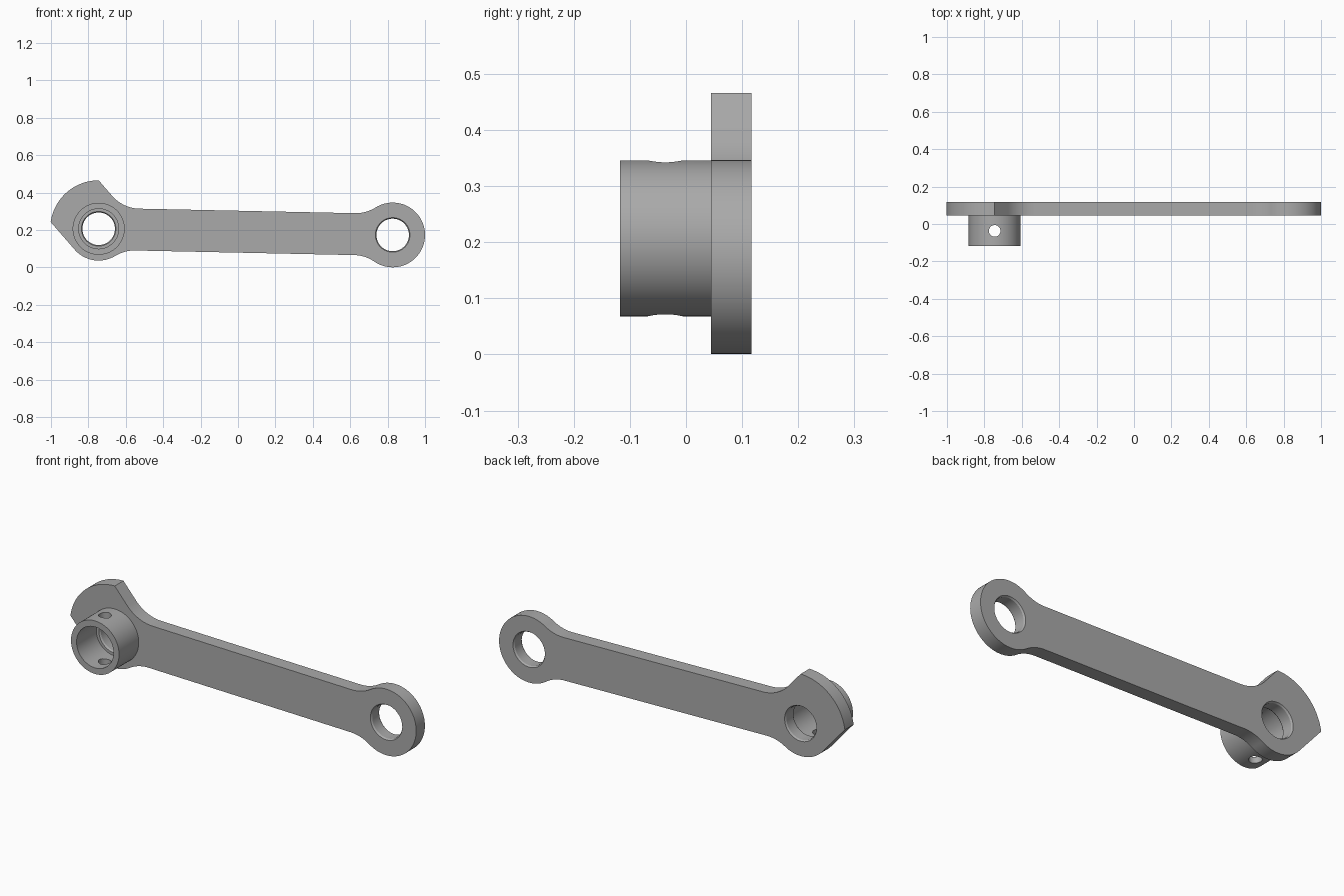
import bpy
import bmesh
from math import sin, cos, acos, atan2, sqrt, pi, radians

cube = bpy.data.objects.get("Cube")
if cube:
    bpy.data.objects.remove(cube, do_unlink=True)

# Main dimensions (x, z centres; radii; y extents)
HUB, EYE = (-0.745, 0.207), (0.827, 0.174)
R_HUB, R_EYE, R_TAIL = 0.17, 0.173, 0.259
HALF, FILLET = 0.112, 0.2
Y_COLLAR, Y_FRONT, Y_BACK = -0.118, 0.045, 0.117
BORE, LIP = 0.087, 0.004
TILT = atan2(EYE[1] - HUB[1], EYE[0] - HUB[0])

steel = bpy.data.materials.new("steel grey")
steel.use_nodes = True
steel.diffuse_color = (0.4, 0.4, 0.4, 1)
steel.node_tree.nodes["Principled BSDF"].inputs["Base Color"].default_value = (0.4, 0.4, 0.4, 1)


def make_object(name, bm):
    bmesh.ops.recalc_face_normals(bm, faces=bm.faces)
    mesh = bpy.data.meshes.new(name)
    bm.to_mesh(mesh)
    bm.free()
    mesh.materials.append(steel)
    obj = bpy.data.objects.new(name, mesh)
    bpy.context.collection.objects.link(obj)
    return obj


def arc(centre, radius, start, end, steps=20):
    angles = [start + (end - start) * i / steps for i in range(steps + 1)]
    return [(centre[0] + radius * cos(a), centre[1] + radius * sin(a)) for a in angles]


def along_arm(origin, u, v):
    return (origin[0] + u * cos(TILT) - v * sin(TILT),
            origin[1] + u * sin(TILT) + v * cos(TILT))


def lathe(name, profile, centre, ring=False, steps=72):
    """Turn a (radius, y) profile about the y axis; ring closes it, otherwise cap the ends."""
    bm = bmesh.new()
    loops = [[bm.verts.new((x, y, z)) for x, z in arc(centre, r, 0, 2 * pi, steps)[:-1]]
             for r, y in profile]
    pairs = list(zip(loops, loops[1:]))
    if ring:
        pairs.append((loops[-1], loops[0]))
    else:
        bm.faces.new(loops[0])
        bm.faces.new(loops[-1])
    for a, b in pairs:
        for i in range(steps):
            j = (i + 1) % steps
            bm.faces.new((a[i], a[j], b[j], b[i]))
    return make_object(name, bm)


def cut(target, cutter):
    mod = target.modifiers.new("cut", "BOOLEAN")
    mod.operation = "DIFFERENCE"
    mod.solver = "EXACT"
    mod.object = cutter
    select(target)
    bpy.ops.object.modifier_apply(modifier=mod.name)
    bpy.data.objects.remove(cutter, do_unlink=True)


def select(obj):
    bpy.ops.object.select_all(action="DESELECT")
    obj.select_set(True)
    bpy.context.view_layer.objects.active = obj


# Arm outline: round eye, filleted straight arm, hub with a fan-shaped tail
rise = HALF + FILLET
d_eye = sqrt((R_EYE + FILLET) ** 2 - rise ** 2)
d_hub = sqrt((R_HUB + FILLET) ** 2 - rise ** 2)
eye_angle = atan2(rise, -d_eye)
hub_angle = atan2(-rise, d_hub)
spread = acos(R_HUB / R_TAIL)
tail_start, tail_end = radians(90), radians(172)
flank = tail_start - spread
d_flank = (R_HUB + FILLET - rise * sin(flank - TILT)) / cos(flank - TILT)

outline = arc(EYE, R_EYE, TILT - eye_angle, TILT + eye_angle, 56)
outline += arc(along_arm(EYE, -d_eye, rise), FILLET, TILT + eye_angle + pi, TILT + 1.5 * pi)[1:]
outline += arc(along_arm(HUB, d_flank, rise), FILLET, TILT + 1.5 * pi, flank + pi)
outline += arc(HUB, R_TAIL, tail_start, tail_end, 28)
outline += arc(HUB, R_HUB, tail_end + spread, TILT + hub_angle + 2 * pi, 28)
outline += arc(along_arm(HUB, d_hub, -rise), FILLET, TILT + hub_angle + pi, TILT + pi / 2)[1:]
outline += arc(along_arm(EYE, -d_eye, -rise), FILLET, TILT + pi / 2, TILT + pi - eye_angle)[:-1]

bm = bmesh.new()
face = bm.faces.new([bm.verts.new((x, Y_FRONT, z)) for x, z in outline])
extruded = bmesh.ops.extrude_face_region(bm, geom=[face])
back = [v for v in extruded["geom"] if isinstance(v, bmesh.types.BMVert)]
bmesh.ops.translate(bm, verts=back, vec=(0, Y_BACK - Y_FRONT, 0))
arm = make_object("lever_arm", bm)

# Chamfered bores through the hub and the eye
wide = BORE + LIP
bore_profile = [(wide + LIP, Y_FRONT - LIP), (BORE, Y_FRONT + 2 * LIP),
                (BORE, Y_BACK - 2 * LIP), (wide + LIP, Y_BACK + LIP)]
for centre in (HUB, EYE):
    cut(arm, lathe("bore_cutter", bore_profile, centre))

# Collar on the front of the hub, cross-drilled for a pin
collar = lathe("hub_collar", [(0.139, Y_COLLAR), (0.139, Y_FRONT),
                              (0.107, Y_FRONT), (0.107, Y_COLLAR)], HUB, ring=True)
bpy.ops.mesh.primitive_cylinder_add(vertices=40, radius=0.031, depth=0.6,
                                    location=(HUB[0], -0.037, HUB[1]))
cut(collar, bpy.context.object)

for part in (arm, collar):
    select(part)
    bpy.ops.object.shade_smooth_by_angle(angle=radians(30))
